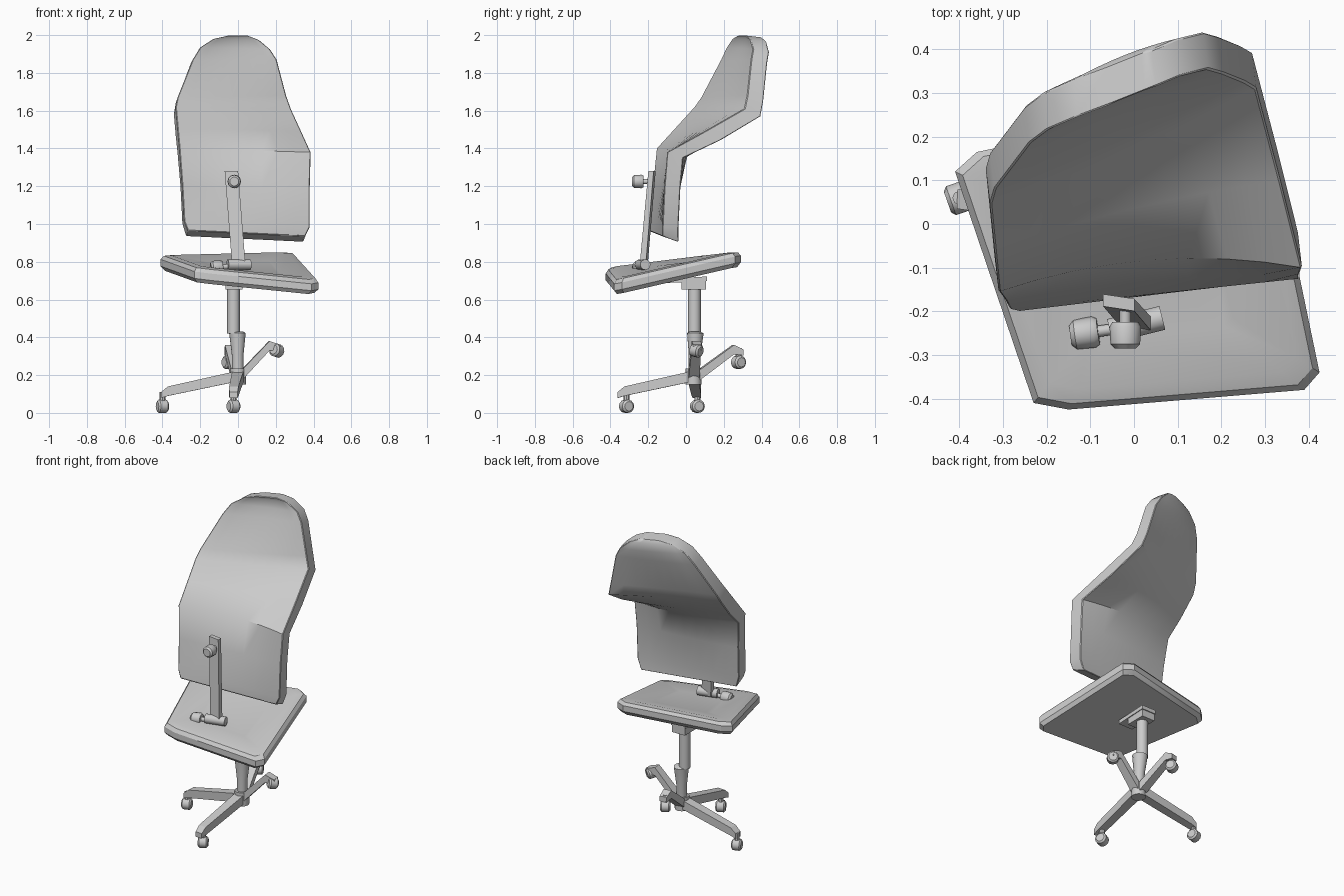
import bpy, bmesh
from math import radians, pi, cos, sin
from mathutils import Vector

if "Cube" in bpy.data.objects:
    bpy.data.objects.remove(bpy.data.objects["Cube"])


def make(name, verts, faces, smooth=35):
    me = bpy.data.meshes.new(name)
    me.from_pydata([tuple(v) for v in verts], [], faces)
    bm = bmesh.new()
    bm.from_mesh(me)
    bmesh.ops.recalc_face_normals(bm, faces=bm.faces)
    bm.to_mesh(me)
    bm.free()
    ob = bpy.data.objects.new(name, me)
    bpy.context.collection.objects.link(ob)
    bpy.ops.object.select_all(action='DESELECT')
    ob.select_set(True)
    bpy.context.view_layer.objects.active = ob
    bpy.ops.object.shade_smooth_by_angle(angle=radians(smooth))
    return ob


def loft(name, rings, smooth=35):
    """Skin equal-length rings and cap both ends."""
    n = len(rings[0])
    faces = [(k * n + i, k * n + (i + 1) % n, (k + 1) * n + (i + 1) % n, (k + 1) * n + i)
             for k in range(len(rings) - 1) for i in range(n)]
    faces += [tuple(range(n)), tuple(range((len(rings) - 1) * n, len(rings) * n))]
    return make(name, [p for r in rings for p in r], faces, smooth)


def turned(name, a, b, profile, sides=12):
    """Round part along a-b; profile is (fraction, radius) pairs."""
    a, b = Vector(a), Vector(b)
    q = (b - a).to_track_quat('Z', 'Y')
    return loft(name, [[a.lerp(b, t) + q @ Vector((r * cos(2 * pi * i / sides),
                r * sin(2 * pi * i / sides), 0)) for i in range(sides)] for t, r in profile])


def beam(name, path, side, sizes, up=(0, 0, 1)):
    """Rectangular bar along path; sizes are (half width, half height)."""
    side, up = Vector(side).normalized(), Vector(up)
    return loft(name, [[Vector(p) + side * w * sx + up * h * sz
                for sx, sz in ((-1, -1), (1, -1), (1, 1), (-1, 1))]
                for p, (w, h) in zip(path, sizes)], 20)


# seat cushion: twisted, tilted slab with chamfered corners and a dished top
outline = [Vector(p) for p in (
    (-.41, .12, .755), (-.36, .165, .76), (.24, .29, .775), (.30, .26, .77),
    (.425, -.34, .632), (.39, -.38, .625), (-.15, -.425, .68), (-.23, -.41, .69))]
mid = sum(outline, Vector()) / 8
rings = []
for s, dz in ((.95, 0), (1, .022), (1, .058), (.96, .078), (.86, .084), (.5, .066)):
    rings.append([mid + (p - mid) * s + Vector((0, 0, dz)) for p in outline])
loft("seat", rings, 30)

# backrest: spanned between rear left and right edges; the bow softens the fold in
# the middle, the last value pushes the front surface forward and down
edges = [((-.265, -.20, .965), (.355, -.125, .935), .0, -.03),
         ((-.285, -.195, 1.015), (.38, -.125, .985), .0, -.012),
         ((-.295, -.175, 1.2), (.38, -.115, 1.19), .015, 0),
         ((-.31, -.155, 1.40), (.385, -.10, 1.38), .045, -.03),
         ((-.32, -.055, 1.51), (.335, .10, 1.49), .015, -.045),
         ((-.33, .045, 1.62), (.28, .31, 1.61), -.015, -.04),
         ((-.32, .08, 1.67), (.255, .325, 1.68), -.01, -.03),
         ((-.24, .185, 1.87), (.205, .345, 1.87), .01, -.02),
         ((-.20, .215, 1.935), (.17, .355, 1.925), .01, -.015),
         ((-.13, .245, 1.98), (.11, .34, 1.975), .01, -.01),
         ((-.05, .275, 1.998), (.05, .315, 1.998), 0, -.01)]
cols, w, n = 8, 9, 9 * len(edges)
rear, front = [], []
for l, r, bow, drop in edges:
    for j in range(w):
        t = j / cols
        p = Vector(l).lerp(Vector(r), t) + Vector((0, bow * 4 * t * (1 - t), 0))
        rear.append(p)
        front.append(p + Vector((-.01, .085, drop)))
grid = [(i * w + j, i * w + j + 1, (i + 1) * w + j + 1, (i + 1) * w + j)
        for i in range(len(edges) - 1) for j in range(cols)]
rim = (list(range(w)) + [i * w + cols for i in range(1, len(edges))]
       + list(range(n - 2, n - w - 1, -1)) + [i * w for i in range(len(edges) - 2, 0, -1)])
walls = [(a, b, b + n, a + n) for a, b in zip(rim, rim[1:] + rim[:1])]
back = make("backrest", rear + front,
            grid + [tuple(k + n for k in f[::-1]) for f in grid] + walls, 40)
bev = back.modifiers.new("rim", 'BEVEL')
bev.width = .014
bev.segments = 1
bev.limit_method = 'ANGLE'
bev.angle_limit = radians(62)

# upright support bar, its clamp and two knobs
beam("support_bar", [(.005, -.225, .77), (-.035, -.18, 1.28)], (1, -.15, 0),
     [(.036, .016), (.036, .014)], (0, 1, 0))
knob = ((0, .013), (.4, .013), (.4, .03), (.5, .036), (.9, .034), (1, .024))
turned("height_knob", (-.02, -.185, 1.225), (-.02, -.285, 1.225), knob)
turned("bar_clamp", (-.055, -.245, .785), (.065, -.215, .785), ((0, .028), (1, .028)))
turned("tilt_knob", (-.04, -.24, .775), (-.145, -.255, .77), knob)

# under-seat mount
beam("seat_mount", [(-.02, -.025, .675), (-.02, .105, .675)], (1, 0, 0), [(.045, .022)] * 2)
beam("mount_plate", [(-.02, -.10, .70), (-.02, .11, .71)], (1, 0, 0), [(.05, .012)] * 2)

# gas column
turned("upper_column", (-.023, .045, .42), (-.023, .045, .69), ((0, .034), (1, .034)))
turned("lower_column", (0, .04, .16), (-.003, .05, .43),
       ((0, .03), (.55, .032), (.97, .045), (1, .03)))
turned("base_hub", (0, .04, .15), (0, .04, .235), ((0, .042), (1, .042)))


def caster(name, c, axle, top):
    c, axle = Vector(c), Vector(axle).normalized()
    turned(name + "_stem", c, top, ((0, .016), (1, .016)), 8)
    turned(name + "_wheel", c - axle * .029, c + axle * .029,
           ((0, .025), (.15, .035), (.85, .035), (1, .025)), 12)


# base: two legs on the floor, two raised, each with a caster
legs = [("left", [(0, .04, .195), (-.37, .055, .115), (-.405, .057, .095)],
         (-.40, .06, .035), (1, .35, 0)),
        ("front", [(0, .04, .195), (-.022, -.325, .115), (-.024, -.36, .095)],
         (-.024, -.315, .035), (.9, .45, 0)),
        ("right", [(0, .04, .18), (.165, .055, .355), (.225, .06, .345)],
         (.205, .055, .33), (.6, .8, -.2)),
        ("rear", [(0, .04, .18), (-.045, .25, .335), (-.05, .30, .32)],
         (-.05, .278, .268), (.8, .5, 0))]
for name, path, wheel, axle in legs:
    d = Vector(path[1]) - Vector(path[0])
    beam(name + "_leg", path, (-d.y, d.x, 0), [(.03, .028), (.025, .025), (.022, .016)])
    rise = .075 if wheel[2] < .3 else .03
    caster(name + "_caster", wheel, axle, Vector(wheel) + Vector((0, 0, rise)))
